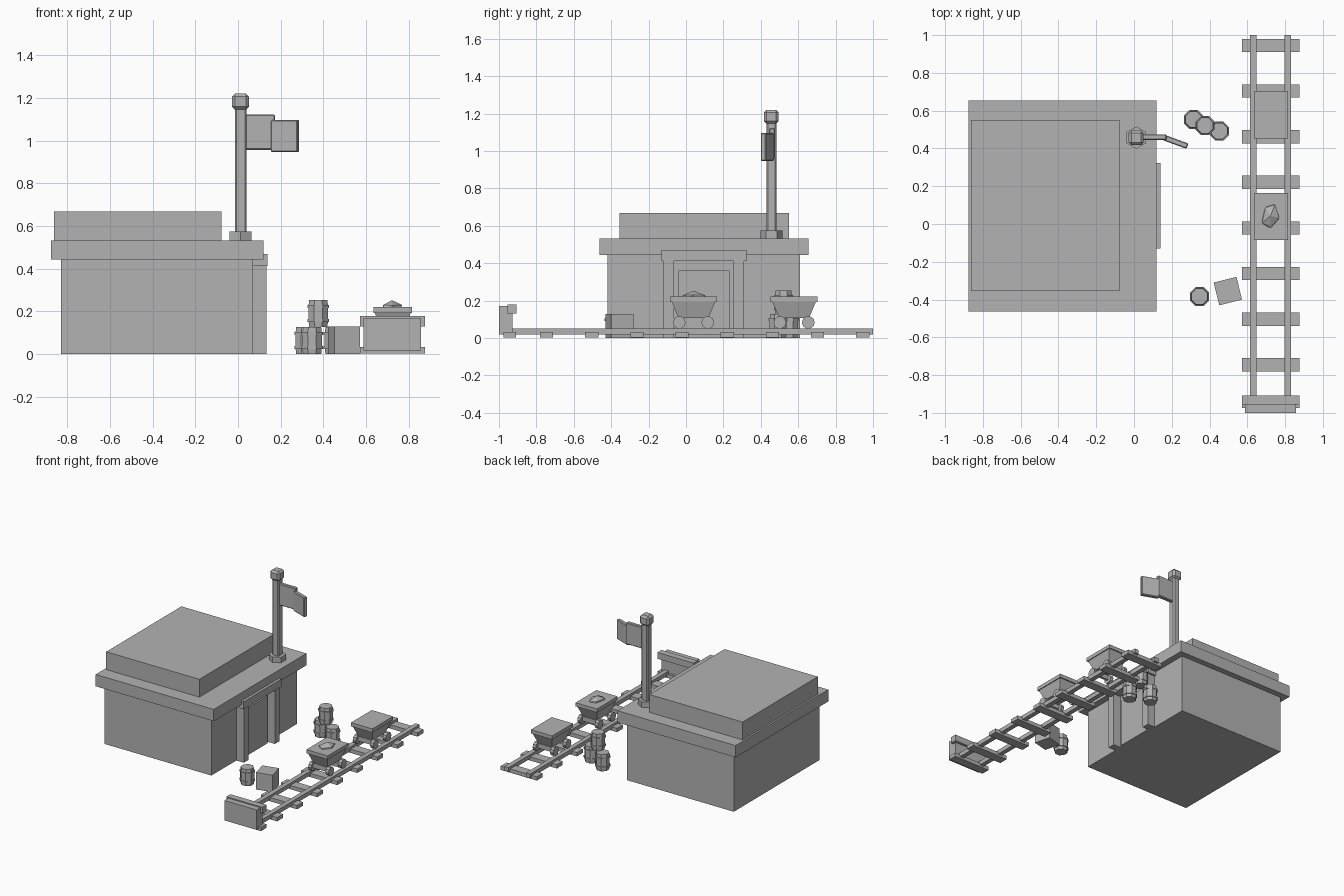
import bpy, bmesh, math, random
from mathutils import Vector, Matrix

if "Cube" in bpy.data.objects:
    bpy.data.objects.remove(bpy.data.objects["Cube"])

random.seed(3)
grey = bpy.data.materials.new("plain grey")
grey.diffuse_color = (0.45, 0.45, 0.45, 1)
grey.use_nodes = True
grey.node_tree.nodes["Principled BSDF"].inputs["Base Color"].default_value = grey.diffuse_color


def finish(name, bm, loc=(0, 0, 0), rot=0):
    bmesh.ops.recalc_face_normals(bm, faces=bm.faces)
    me = bpy.data.meshes.new(name)
    bm.to_mesh(me)
    bm.free()
    me.materials.append(grey)
    ob = bpy.data.objects.new(name, me)
    ob.location = loc
    ob.rotation_euler.z = math.radians(rot)
    bpy.context.collection.objects.link(ob)
    return ob


def box(name, x, y, z, bevel=0, rot=0):
    """Box from (min, max) ranges, turned about its own centre."""
    bm = bmesh.new()
    bmesh.ops.create_cube(bm, size=1)
    bmesh.ops.scale(bm, vec=(x[1] - x[0], y[1] - y[0], z[1] - z[0]), verts=bm.verts)
    if bevel:
        bmesh.ops.bevel(bm, geom=bm.edges[:], offset=bevel, segments=1, affect='EDGES')
    return finish(name, bm, (sum(x) / 2, sum(y) / 2, sum(z) / 2), rot)


def lathe(name, profile, sides, loc, start=0):
    """Stack of rings given as (radius, z), capped at both ends."""
    bm = bmesh.new()
    rings = []
    for r, z in profile:
        angles = [math.radians(start) + math.tau * i / sides for i in range(sides)]
        rings.append([bm.verts.new((r * math.cos(a), r * math.sin(a), z)) for a in angles])
    for a, b in zip(rings, rings[1:]):
        for i in range(sides):
            j = (i + 1) % sides
            bm.faces.new((a[i], a[j], b[j], b[i]))
    bm.faces.new(rings[0])
    bm.faces.new(rings[-1])
    return finish(name, bm, loc)


# Building
box("building_walls", (-0.83, 0.07), (-0.42, 0.61), (0, 0.445))
box("roof_slab", (-0.876, 0.119), (-0.462, 0.654), (0.443, 0.533))
box("roof_block", (-0.862, -0.077), (-0.355, 0.55), (0.53, 0.669))

# Doorway
box("door_post_left", (0.06, 0.133), (-0.12, -0.064), (0, 0.418))
box("door_post_right", (0.06, 0.133), (0.254, 0.31), (0, 0.418))
box("door_lintel", (0.06, 0.139), (-0.13, 0.323), (0.412, 0.47))
box("door_panel", (0.06, 0.085), (-0.04, 0.232), (0, 0.36))

# Flag and pole
lathe("flagpole_base", [(0.059, 0.53), (0.059, 0.575)], 6, (0.012, 0.457, 0), 30)
box("flagpole", (-0.015, 0.04), (0.43, 0.484), (0.55, 1.155), 0.008)
box("flagpole_knob", (-0.028, 0.051), (0.417, 0.495), (1.145, 1.22), 0.014)
box("flag_inner", (0.03, 0.173), (0.445, 0.475), (0.957, 1.122), 0.005)
box("flag_outer", (0.153, 0.287), (0.42, 0.45), (0.947, 1.097), 0.005, -20)

# Track
for name, x in (("left", 0.614), ("right", 0.796)):
    box("rail_" + name, (x, x + 0.035), (-0.94, 1.0), (0.018, 0.05))
for i in range(8):
    y = 0.945 - 0.2415 * i
    box("sleeper", (0.571, 0.876), (y - 0.035, y + 0.035), (0.004, 0.033))

# Buffer stop
box("buffer_board", (0.587, 0.857), (-1.0, -0.927), (0.018, 0.17))
box("buffer_beam", (0.571, 0.876), (-0.955, -0.907), (0.13, 0.178))
box("buffer_sleeper", (0.571, 0.876), (-0.975, -0.91), (0.004, 0.033))


# Mine carts
def cart(y):
    cx = 0.725
    box("cart_rim", (cx - 0.09, cx + 0.09), (y - 0.125, y + 0.125), (0.193, 0.221))
    bm = bmesh.new()
    bmesh.ops.create_cube(bm, size=2)
    for v in bm.verts:
        top = v.co.z > 0
        v.co = Vector((v.co.x * (0.084 if top else 0.058),
                       v.co.y * (0.117 if top else 0.08),
                       0.195 if top else 0.107))
    finish("cart_hopper", bm, (cx, y, 0))
    for sy in (-1, 1):
        for sx in (-1, 1):
            bm = bmesh.new()
            bmesh.ops.create_cone(bm, cap_ends=True, segments=10, radius1=0.034,
                                  radius2=0.034, depth=0.026,
                                  matrix=Matrix.Rotation(math.pi / 2, 4, 'Y'))
            finish("cart_wheel", bm, (cx + sx * 0.073, y + sy * 0.076, 0.083))
        box("cart_axle", (cx - 0.075, cx + 0.075),
            (y + sy * 0.076 - 0.009, y + sy * 0.076 + 0.009), (0.074, 0.11))


cart(0.04)
cart(0.578)

# Ore lump in the nearer cart
bm = bmesh.new()
bmesh.ops.create_icosphere(bm, subdivisions=1, radius=1)
for v in bm.verts:
    v.co *= random.uniform(0.88, 1.05)
bmesh.ops.scale(bm, vec=(0.05, 0.08, 0.044), verts=bm.verts)
finish("ore_lump", bm, (0.722, 0.042, 0.21), -10)


# Barrels with two hoops each
def barrel(x, y, z):
    lathe("barrel", [(0.046, 0), (0.05, 0.035), (0.05, 0.092), (0.046, 0.127)],
          8, (x, y, z), 22.5)
    for h in (0.024, 0.09):
        lathe("barrel_hoop", [(0.055, h), (0.055, h + 0.013)], 8, (x, y, z), 22.5)


for spot in ((0.315, 0.553, 0), (0.452, 0.492, 0), (0.376, 0.521, 0.127), (0.347, -0.384, 0)):
    barrel(*spot)

# Crate
box("crate", (0.435, 0.559), (-0.417, -0.293), (0, 0.129), 0, 14)
